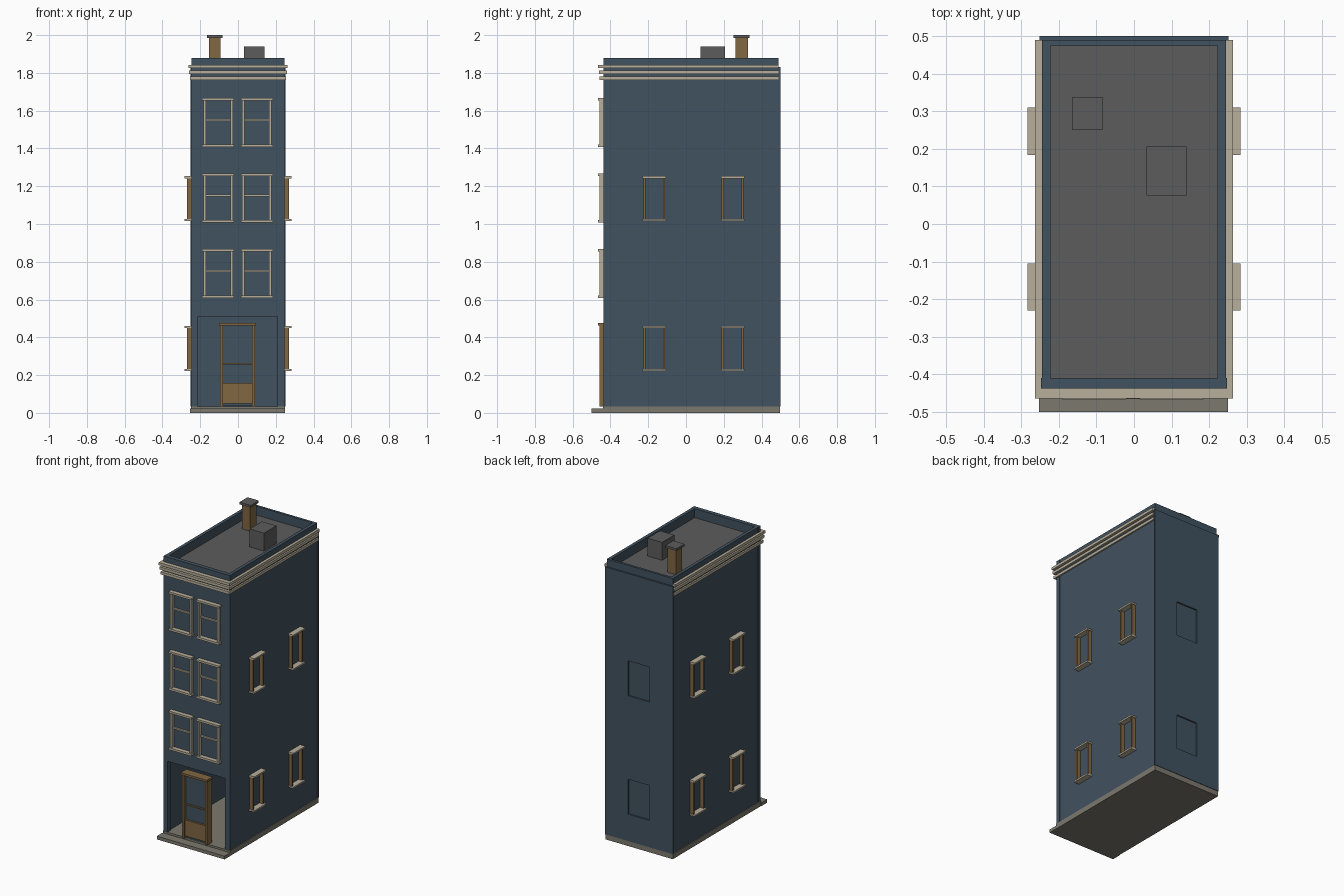
import bpy
import bmesh
from mathutils import Vector

cube = bpy.data.objects.get("Cube")
if cube:
    bpy.data.objects.remove(cube, do_unlink=True)


def material(name, rgb):
    m = bpy.data.materials.new(name)
    m.use_nodes = True
    m.diffuse_color = (*rgb, 1)
    m.node_tree.nodes["Principled BSDF"].inputs["Base Color"].default_value = (*rgb, 1)
    return m


BLUE = material("slate blue wall", (0.053, 0.085, 0.115))
CREAM = material("cream trim", (0.48, 0.43, 0.33))
WOOD = material("brown wood", (0.22, 0.135, 0.055))
STONE = material("grey stone", (0.20, 0.19, 0.155))
ROOF = material("roof grey", (0.107, 0.107, 0.107))


def boxes(name, mat, *spans):
    """One object made of boxes, each given as (x0, x1, y0, y1, z0, z1)."""
    bm = bmesh.new()
    for x0, x1, y0, y1, z0, z1 in spans:
        verts = bmesh.ops.create_cube(bm, size=1)["verts"]
        size = Vector((x1 - x0, y1 - y0, z1 - z0))
        mid = Vector((x0 + x1, y0 + y1, z0 + z1)) / 2
        bmesh.ops.scale(bm, vec=size, verts=verts)
        bmesh.ops.translate(bm, vec=mid, verts=verts)
    mesh = bpy.data.meshes.new(name)
    bm.to_mesh(mesh)
    bm.free()
    mesh.materials.append(mat)
    ob = bpy.data.objects.new(name, mesh)
    bpy.context.collection.objects.link(ob)
    return ob


def cut(ob, *spans):
    """Cut box-shaped openings and bake the result."""
    cutter = boxes("cutter", ob.data.materials[0], *spans)
    cutter.hide_render = True
    mod = ob.modifiers.new("openings", "BOOLEAN")
    mod.object = cutter
    mod.operation = "DIFFERENCE"
    mod.solver = "EXACT"
    bpy.context.view_layer.update()
    graph = bpy.context.evaluated_depsgraph_get()
    ob.data = bpy.data.meshes.new_from_object(ob.evaluated_get(graph))
    ob.modifiers.clear()
    bpy.data.objects.remove(cutter, do_unlink=True)


FRONT, BACK, HALF, TOP, FLOOR = -0.438, 0.49, 0.245, 1.88, 0.035

# Base and front step
boxes("plinth", STONE, (-0.25, 0.25, -0.44, 0.497, 0, FLOOR))
boxes("front_step", STONE, (-0.253, 0.25, -0.5, -0.44, 0, 0.022))

# Hollow shell, with a wide ground-floor opening
front_wall = boxes("front_wall", BLUE, (-0.247, 0.247, FRONT, -0.41, FLOOR, TOP))
cut(front_wall, (-0.215, 0.21, -0.6, -0.3, 0, 0.51))
for side, name in ((-1, "right_wall"), (1, "left_wall")):
    x0, x1 = sorted((side * 0.223, side * HALF))
    boxes(name, BLUE, (x0, x1, -0.41, BACK, FLOOR, TOP))
boxes("back_wall", BLUE, (-0.223, 0.223, 0.474, BACK, FLOOR, TOP))

# Back facing panel with two shallow window recesses
back_panel = boxes("back_panel", BLUE, (-0.252, 0.252, BACK, 0.5, FLOOR, 1.83))
cut(back_panel, *[(-0.08, 0.08, 0.4, 0.6, z, z + 0.235) for z in (0.215, 1.01)])

# Roof and rooftop pieces
boxes("roof_deck", ROOF, (-0.223, 0.223, -0.41, 0.474, 1.79, 1.82))
boxes("roof_vent", ROOF, (0.033, 0.14, 0.076, 0.207, 1.82, 1.94))
boxes("chimney", WOOD, (-0.154, -0.093, 0.262, 0.327, 1.82, 1.985))
boxes("chimney_cap", ROOF, (-0.165, -0.082, 0.252, 0.337, 1.985, 2.0))

# Stepped cornice around the front and both sides
for i, z in enumerate((1.762, 1.795, 1.825)):
    out = 0.01 + 0.004 * i
    edge = HALF + out
    boxes(f"cornice_{i + 1}", CREAM,
          (-edge, edge, FRONT - out - 0.009, FRONT, z, z + 0.018),
          (-edge, -HALF, FRONT, BACK, z, z + 0.018),
          (HALF, edge, FRONT, BACK, z, z + 0.018))

# Front sash windows
for floor, z in enumerate((0.607, 1.007, 1.407)):
    for side, x in (("right", -0.105), ("left", 0.1)):
        boxes(f"front_window_{floor + 1}_{side}", CREAM,
              (x - 0.078, x - 0.065, -0.458, FRONT, z, z + 0.255),
              (x + 0.065, x + 0.078, -0.458, FRONT, z, z + 0.255),
              (x - 0.065, x + 0.065, -0.45, FRONT, z + 0.139, z + 0.149),
              (x - 0.085, x + 0.085, -0.467, FRONT, z + 0.247, z + 0.26),
              (x - 0.085, x + 0.085, -0.467, FRONT, z, z + 0.014))

# Side windows: wooden jambs between a cream sill and lintel
for side, label in ((-1, "right"), (1, "left")):
    for floor, z in enumerate((0.222, 1.015)):
        for y, place in ((-0.168, "front"), (0.247, "rear")):
            name = f"{label}_{place}_window_{floor + 1}"
            wall, jamb, ledge = (side * v for v in (HALF, 0.27, 0.283))
            xj, xl = sorted((wall, jamb)), sorted((wall, ledge))
            boxes(name + "_jambs", WOOD,
                  (*xj, y - 0.058, y - 0.047, z + 0.01, z + 0.228),
                  (*xj, y + 0.047, y + 0.058, z + 0.01, z + 0.228))
            boxes(name + "_ledges", CREAM,
                  (*xl, y - 0.063, y + 0.063, z, z + 0.011),
                  (*xl, y - 0.063, y + 0.063, z + 0.227, z + 0.238))

# Door standing in the opening
boxes("door_frame", WOOD,
      (-0.095, -0.08, -0.457, -0.405, FLOOR, 0.465),
      (0.075, 0.09, -0.457, -0.405, FLOOR, 0.465),
      (-0.1, 0.095, -0.466, -0.405, 0.462, 0.476))
boxes("door_panels", WOOD,
      (-0.08, 0.075, -0.448, -0.415, 0.05, 0.158),
      (-0.08, 0.075, -0.444, -0.415, 0.256, 0.264))
boxes("door_pane", BLUE, (-0.08, 0.075, -0.435, -0.42, 0.036, 0.462))
